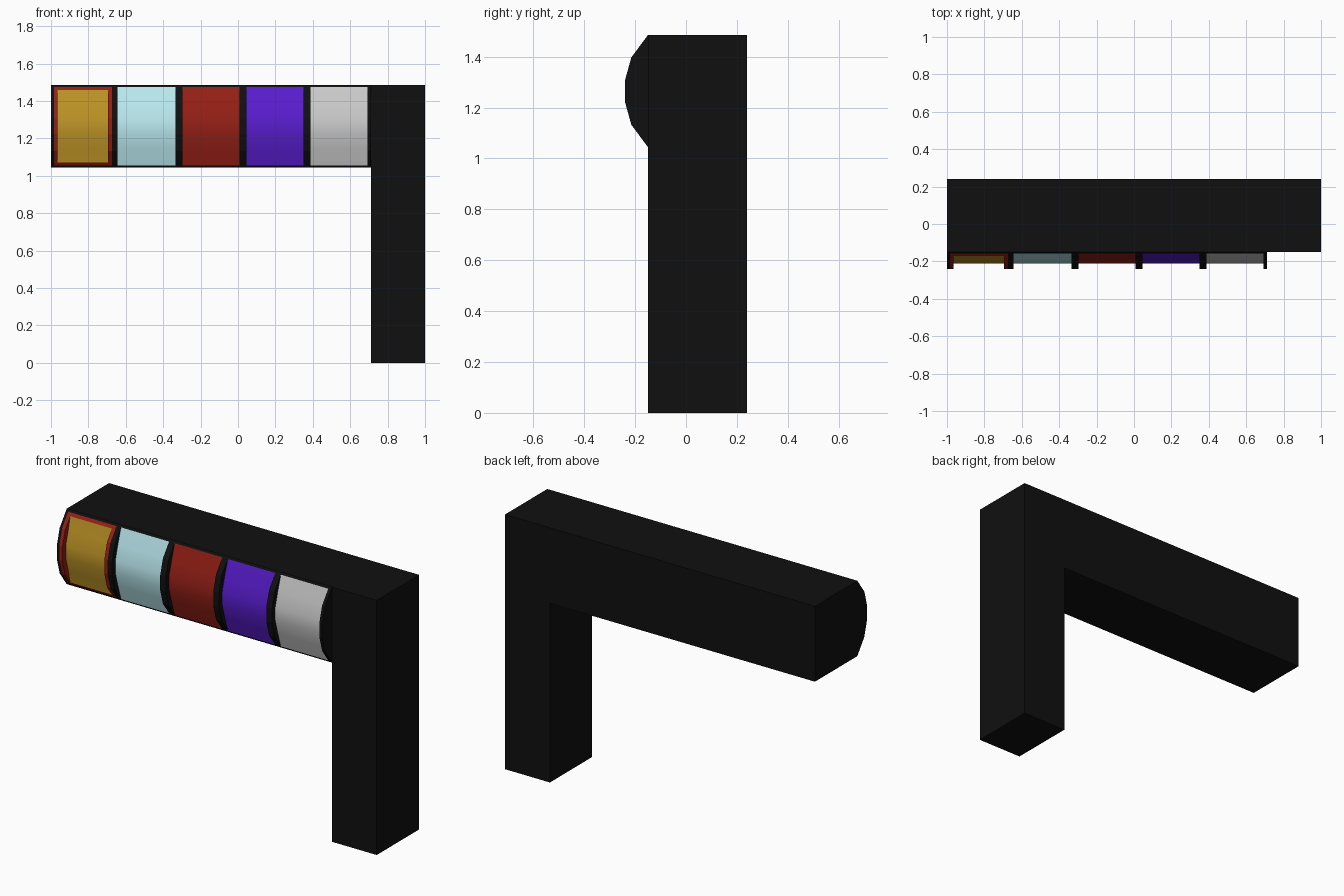
import bpy, bmesh, math

if "Cube" in bpy.data.objects:
    bpy.data.objects.remove(bpy.data.objects["Cube"])

def material(name, r, g, b):
    m = bpy.data.materials.new(name)
    m.diffuse_color = (r, g, b, 1)
    m.use_nodes = True
    m.node_tree.nodes["Principled BSDF"].inputs["Base Color"].default_value = m.diffuse_color
    return m

BLACK = material("black", 0.005, 0.005, 0.005)
YELLOW = material("yellow", 0.52, 0.30, 0.02)
CYAN = material("pale_cyan", 0.50, 0.83, 0.88)
RED = material("red", 0.30, 0.014, 0.008)
PURPLE = material("purple", 0.10, 0.012, 0.62)
WHITE = material("white", 0.80, 0.80, 0.80)

def prism(name, points, offset, mat, smooth=False):
    """Extrude a closed 3D polygon along an offset vector."""
    bm = bmesh.new()
    face = bm.faces.new([bm.verts.new(p) for p in points])
    ext = bmesh.ops.extrude_face_region(bm, geom=[face])
    verts = [v for v in ext["geom"] if isinstance(v, bmesh.types.BMVert)]
    bmesh.ops.translate(bm, vec=offset, verts=verts)
    bmesh.ops.recalc_face_normals(bm, faces=bm.faces)
    mesh = bpy.data.meshes.new(name)
    bm.to_mesh(mesh)
    bm.free()
    mesh.materials.append(mat)
    ob = bpy.data.objects.new(name, mesh)
    bpy.context.collection.objects.link(ob)
    if smooth:
        bpy.ops.object.select_all(action='DESELECT')
        ob.select_set(True)
        bpy.context.view_layer.objects.active = ob
        bpy.ops.object.shade_smooth_by_angle(angle=math.radians(40))
    return ob

def along_x(name, profile, x0, x1, mat, smooth=False):
    return prism(name, [(x0, y, z) for y, z in profile], (x1 - x0, 0, 0), mat, smooth)

TOP, BOTTOM, MID = 1.485, 1.045, 1.265
FRONT, BACK = -0.15, 0.24

# L-shaped beam and post
outline = [(-1, BOTTOM), (0.71, BOTTOM), (0.71, 0), (1, 0), (1, TOP), (-1, TOP)]
prism("beam_and_post", [(x, FRONT, z) for x, z in outline], (0, BACK - FRONT, 0), BLACK)

def mirrored(half):
    """Complete a (y, height above middle) half profile downwards."""
    return [(y, MID + h) for y, h in half] + [(y, MID - h) for y, h in reversed(half)]

def surface_y(h):
    """Outer bulge depth near the upper edge."""
    return FRONT - (0.22 - h) * 0.065 / 0.088

BULGE = mirrored([(FRONT, 0.22), (-0.215, 0.132), (-0.24, 0.042)])

def panel_profile(h):
    return mirrored([(FRONT, h), (surface_y(h), h), (-0.186, 0.122), (-0.21, 0.038)])

def rails(name, h_out, h_in, x0, x1, mat):
    """Thin strips along the upper and lower panel edges."""
    for side, s in (("upper", 1), ("lower", -1)):
        p = [(FRONT, h_out), (surface_y(h_out), h_out), (surface_y(h_in), h_in), (FRONT, h_in)]
        if h_out == 0.22:
            p.pop(0)
        along_x(f"{side}_{name}", [(y, MID + s * h) for y, h in p], x0, x1, mat)

# Raised black dividers between the panels
dividers = [(-1, -0.985), (-0.673, -0.644), (-0.334, -0.298),
            (0.009, 0.045), (0.351, 0.387), (0.693, 0.711)]
for i, (a, b) in enumerate(dividers):
    along_x(f"divider_{i + 1}", BULGE, a, b, BLACK)

# Black edge rails and recessed coloured panels
for i, mat in enumerate((YELLOW, CYAN, RED, PURPLE, WHITE)):
    a, b = dividers[i][1], dividers[i + 1][0]
    h = 0.209
    rails(f"edge_rail_{i + 1}", 0.22, h, a, b, BLACK)
    if i == 0:
        # Red frame around the first panel
        inner = 0.193
        rails("highlight_rail", h, inner, a, b, RED)
        side = mirrored([(FRONT, h), (surface_y(h), h), (-0.215, 0.132), (-0.24, 0.042)])
        along_x("highlight_left", side, a, a + 0.021, RED)
        along_x("highlight_right", side, b - 0.021, b, RED)
        a, b, h = a + 0.021, b - 0.021, inner
    along_x(f"panel_{i + 1}", panel_profile(h), a, b, mat, True)
